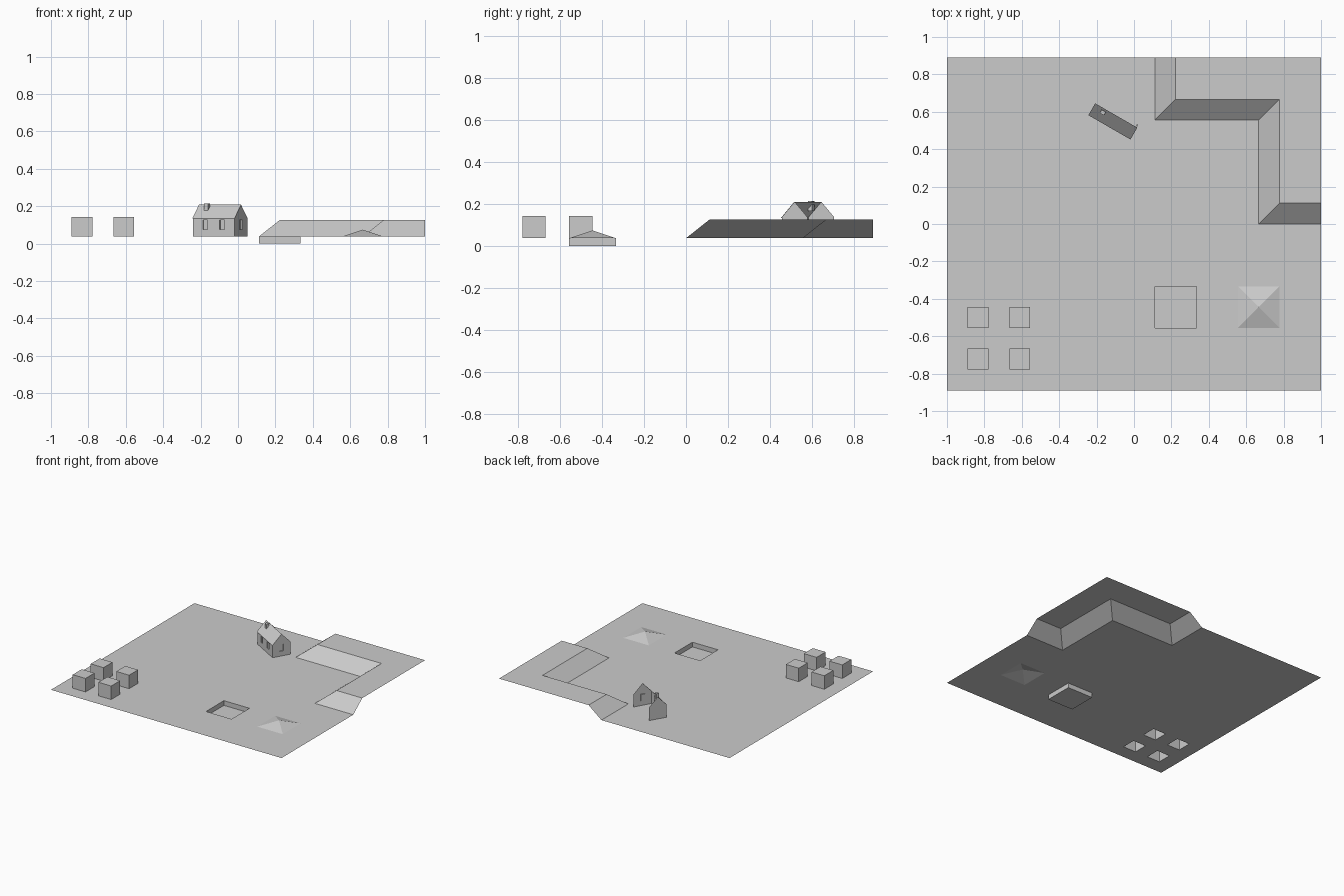
import bpy, bmesh, math
from mathutils import Matrix, Vector

if "Cube" in bpy.data.objects:
    bpy.data.objects.remove(bpy.data.objects["Cube"])

C = 1 / 9                                   # terrain cell size
GROUND, HIGH, BLOCK = 0.037, 0.125, 0.143   # height levels


def finish(bm, name, matrix=None):
    me = bpy.data.meshes.new(name)
    bm.to_mesh(me)
    bm.free()
    ob = bpy.data.objects.new(name, me)
    bpy.context.collection.objects.link(ob)
    if matrix:
        ob.matrix_world = matrix
    return ob


# Terrain sheet: 18 x 16 cells
bm = bmesh.new()
NX, NY = 18, 16
grid = [[bm.verts.new(((i - 9) * C, (j - 8) * C, GROUND)) for j in range(NY + 1)]
        for i in range(NX + 1)]
cell = {}
for i in range(NX):
    for j in range(NY):
        cell[i, j] = bm.faces.new((grid[i][j], grid[i + 1][j],
                                   grid[i + 1][j + 1], grid[i][j + 1]))

# Raised L-shaped plateau and the low mound
for i in range(NX + 1):
    for j in range(NY + 1):
        x, y = i - 9, j - 8
        if (x >= 2 and y >= 6) or (x >= 7 and y >= 1):
            grid[i][j].co.z = HIGH
grid[15][4].co.z = GROUND + 0.037

# Mitre the corner cells so their creases run the right way
for f in cell.values():
    vs = list(f.verts)
    odd = [k for k in range(4)
           if sum(abs(vs[k].co.z - v.co.z) > 1e-4 for v in vs) == 3]
    if odd:
        bmesh.utils.face_split(f, vs[odd[0]], vs[(odd[0] + 2) % 4])


def push(cells, dz):
    # Extrude cells straight up or down with vertical sides
    r = bmesh.ops.extrude_face_region(bm, geom=[cell[c] for c in cells])
    for g in r["geom"]:
        if isinstance(g, bmesh.types.BMVert):
            g.co.z += dz
    bmesh.ops.delete(bm, geom=[cell[c] for c in cells if cell[c].is_valid],
                     context='FACES_ONLY')


# Four blocks and the square pit
for i in (1, 3):
    for j in (1, 3):
        push([(i, j)], BLOCK - GROUND)
push([(i, j) for i in (10, 11) for j in (3, 4)], -GROUND)
finish(bm, "terrain")

# House, turned 30 degrees, open at the back
L, W, EAVE, RIDGE = 0.127, 0.07, 0.137 - GROUND, 0.21 - GROUND
place = Matrix.Translation((-0.095, 0.58, GROUND)) @ Matrix.Rotation(math.radians(-30), 4, 'Z')


def wall(name, cuts, to_point, inward):
    # Wall panel with a recessed window in every second column
    bm = bmesh.new()
    zs = (0, 0.038, 0.09, EAVE)
    for a in range(len(cuts) - 1):
        for b in range(3):
            win = a % 2 == 1 and b == 1
            ring = [to_point(cuts[a + p], zs[b + q])
                    for p, q in ((0, 0), (1, 0), (1, 1), (0, 1))]
            outer = [bm.verts.new(p) for p in ring]
            if not win:
                bm.faces.new(outer)
                continue
            inner = [bm.verts.new(p + inward) for p in ring]
            bm.faces.new(inner)
            for k in range(4):
                n = (k + 1) % 4
                bm.faces.new((outer[k], outer[n], inner[n], inner[k]))
    bmesh.ops.remove_doubles(bm, verts=bm.verts, dist=1e-5)
    finish(bm, name, place)


def panel(name, pts):
    bm = bmesh.new()
    bm.faces.new([bm.verts.new(p) for p in pts])
    finish(bm, name, place)


wall("front_wall", (-L, -0.067, -0.037, 0.037, 0.067, L),
     lambda s, z: Vector((s, -W, z)), Vector((0, 0.008, 0)))
wall("right_wall", (-W, -0.016, 0.016, W),
     lambda s, z: Vector((L, s, z)), Vector((-0.008, 0, 0)))
panel("right_gable", [(L, -W, EAVE), (L, W, EAVE), (L, 0, RIDGE)])
panel("left_wall", [(-L, W, 0), (-L, -W, 0), (-L, -W, EAVE), (-L, 0, RIDGE), (-L, W, EAVE)])
e = 0.003
panel("front_roof", [(-L - e, -W - e, EAVE - e), (L + e, -W - e, EAVE - e),
                     (L + e, 0, RIDGE), (-L - e, 0, RIDGE)])

# Chimney on the front slope
bm = bmesh.new()
bmesh.ops.create_cube(bm, size=1, matrix=Matrix.Translation((-0.07, -0.022, 0.153))
                      @ Matrix.Diagonal((0.026, 0.02, 0.046, 1)))
finish(bm, "chimney", place)
